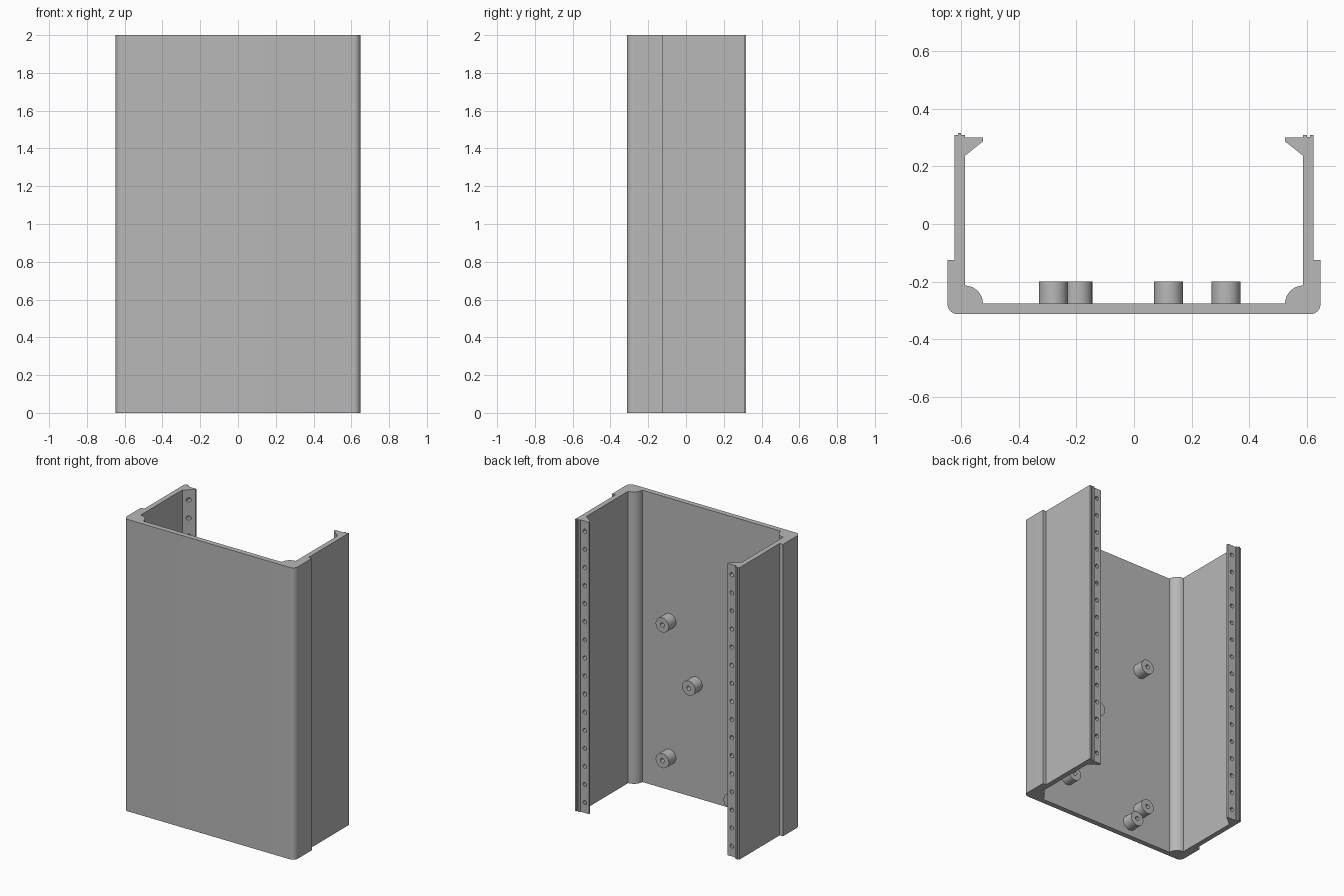
import bpy, bmesh, math
from mathutils import Matrix, Vector

if "Cube" in bpy.data.objects:
    bpy.data.objects.remove(bpy.data.objects["Cube"], do_unlink=True)

HEIGHT = 2.0
grey = bpy.data.materials.new("plain grey")
grey.use_nodes = True
grey.diffuse_color = (0.48, 0.48, 0.48, 1)
grey.node_tree.nodes["Principled BSDF"].inputs["Base Color"].default_value = (0.48, 0.48, 0.48, 1)


def make_object(name, bm):
    bmesh.ops.recalc_face_normals(bm, faces=bm.faces)
    mesh = bpy.data.meshes.new(name)
    bm.to_mesh(mesh)
    bm.free()
    mesh.materials.append(grey)
    obj = bpy.data.objects.new(name, mesh)
    bpy.context.collection.objects.link(obj)
    return obj


def smooth(obj):
    bpy.ops.object.select_all(action="DESELECT")
    obj.select_set(True)
    bpy.context.view_layer.objects.active = obj
    bpy.ops.object.shade_smooth_by_angle(angle=math.radians(30))


def arc(cx, cy, r, start, end, n=10):
    angles = [math.radians(start + (end - start) * i / n) for i in range(n + 1)]
    return [(cx + r * math.cos(a), cy + r * math.sin(a)) for a in angles]


def add_rod(bm, x, z, r, y0, y1, sides=24):
    """Cylinder along y."""
    place = Matrix.Translation((x, (y0 + y1) / 2, z)) @ Matrix.Rotation(math.pi / 2, 4, "X")
    bmesh.ops.create_cone(bm, cap_ends=True, segments=sides, radius1=r, radius2=r,
                          depth=abs(y1 - y0), matrix=place)


def cut(obj, cutter):
    mod = obj.modifiers.new("holes", "BOOLEAN")
    mod.operation, mod.solver, mod.object = "DIFFERENCE", "EXACT", cutter
    bpy.context.view_layer.update()
    result = bpy.data.meshes.new_from_object(
        obj.evaluated_get(bpy.context.evaluated_depsgraph_get()))
    obj.modifiers.clear()
    obj.data = result
    bpy.data.objects.remove(cutter, do_unlink=True)


# Half of the channel section: outer rounded corner up to the lip edge
def half_section(lip):
    outer = arc(0.613, -0.278, 0.035, -90, 0) + [(0.648, -0.125), (0.623, -0.125), (0.623, 0.31)]
    edge = [(0.612, 0.31), (0.612, lip), (0.601, lip), (0.601, 0.31), (0.588, 0.31)]
    flange = [(0.588, 0.30), (0.525, 0.30), (0.525, 0.287), (0.588, 0.237)]
    corner_bead = arc(0.588, -0.277, 0.063, 90, 180)
    return outer + edge + flange + corner_bead


# Channel shell: groove on the left lip, tongue on the right lip
section = half_section(0.303) + [(-x, y) for x, y in reversed(half_section(0.317))]
bm = bmesh.new()
base = bm.faces.new([bm.verts.new((x, y, 0)) for x, y in section])
grown = bmesh.ops.extrude_face_region(bm, geom=[base])["geom"]
bmesh.ops.translate(bm, vec=Vector((0, 0, HEIGHT)),
                    verts=[v for v in grown if isinstance(v, bmesh.types.BMVert)])
shell = make_object("channel_shell", bm)

# Row of screw holes down each flange
bm = bmesh.new()
for side in (-1, 1):
    for i in range(16):
        add_rod(bm, side * 0.557, 0.07 + i * 0.124, 0.014, 0.2, 0.34, 12)
cut(shell, make_object("flange_hole_cutter", bm))
smooth(shell)

# Board standoffs with blind screw holes
spots = [(0.32, 1.16), (0.32, 0.23), (0.12, 0.78), (-0.195, 0.09), (-0.28, 0.21), (-0.28, 1.23)]
for n, (x, z) in enumerate(spots, 1):
    bm = bmesh.new()
    add_rod(bm, x, z, 0.05, -0.28, -0.2, 32)
    post = make_object(f"standoff_{n}", bm)
    bm = bmesh.new()
    add_rod(bm, x, z, 0.015, -0.27, -0.15, 16)
    cut(post, make_object("standoff_hole_cutter", bm))
    smooth(post)
